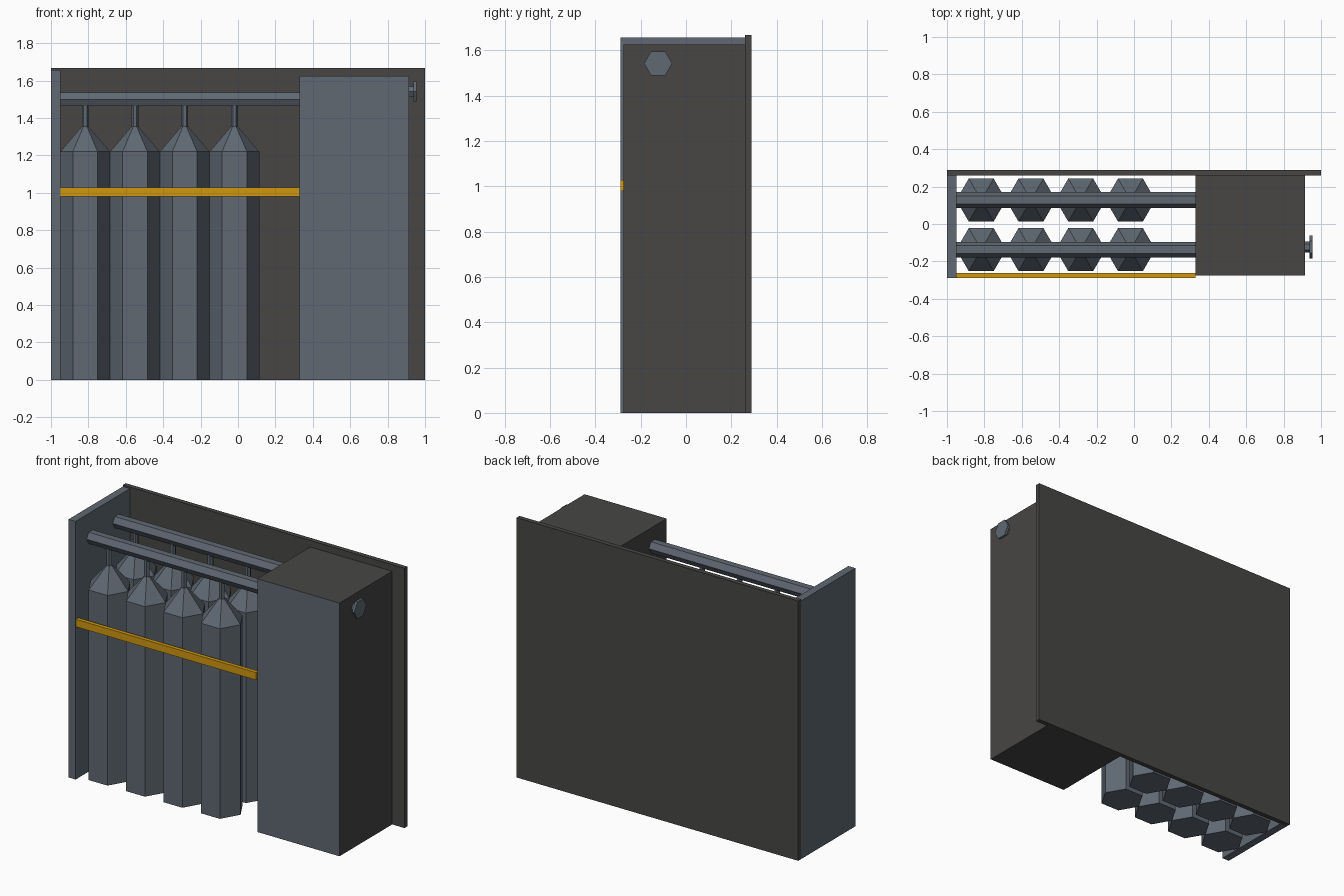
import bpy, bmesh
from math import pi
from mathutils import Matrix, Vector

cube = bpy.data.objects.get("Cube")
if cube:
    bpy.data.objects.remove(cube, do_unlink=True)


def material(name, rgb):
    m = bpy.data.materials.new(name)
    m.use_nodes = True
    m.diffuse_color = (*rgb, 1)
    m.node_tree.nodes["Principled BSDF"].inputs["Base Color"].default_value = (*rgb, 1)
    return m


dark = material("dark grey", (0.063, 0.061, 0.059))
steel = material("steel blue", (0.115, 0.14, 0.17))
amber = material("amber", (0.63, 0.31, 0.005))


def finish(name, bm, *mats):
    mesh = bpy.data.meshes.new(name)
    bmesh.ops.recalc_face_normals(bm, faces=bm.faces)
    bm.to_mesh(mesh)
    bm.free()
    for m in mats:
        mesh.materials.append(m)
    ob = bpy.data.objects.new(name, mesh)
    bpy.context.collection.objects.link(ob)
    return ob


def box(name, lo, hi, *mats):
    lo, hi = Vector(lo), Vector(hi)
    bm = bmesh.new()
    bmesh.ops.create_cube(bm, size=1)
    bmesh.ops.scale(bm, vec=hi - lo, verts=bm.verts)
    bmesh.ops.translate(bm, vec=(lo + hi) / 2, verts=bm.verts)
    return finish(name, bm, *mats)


def hex_lathe(name, profile, loc, mat, along_x=False):
    """Six-sided solid swept through (radius, height) rings."""
    bm = bmesh.new()
    rings = []
    for r, h in profile:
        rings.append([bm.verts.new(Matrix.Rotation(i * pi / 3, 3, 'Z') @ Vector((r, 0, h)))
                      for i in range(6)])
    for a, b in zip(rings, rings[1:]):
        for i in range(6):
            j = (i + 1) % 6
            bm.faces.new((a[i], a[j], b[j], b[i]))
    bm.faces.new(rings[0][::-1])
    bm.faces.new(rings[-1])
    if along_x:
        # Axis z -> x, ring corners pointing along y
        turn = Matrix(((0, 0, 1), (1, 0, 0), (0, 1, 0)))
        bmesh.ops.transform(bm, matrix=turn.to_4x4(), verts=bm.verts)
    bmesh.ops.translate(bm, vec=loc, verts=bm.verts)
    return finish(name, bm, mat)


# Frame panels
box("back_panel", (-1, 0.26, 0), (1, 0.29, 1.667), dark)
box("side_panel", (-1, -0.29, 0), (-0.95, 0.26, 1.657), steel)

# Control cabinet: dark body with a steel front face
cabinet = box("cabinet", (0.33, -0.275, 0), (0.913, 0.26, 1.625), dark, steel)
for f in cabinet.data.polygons:
    f.material_index = 1 if f.normal.y < -0.5 else 0

# Knob on the cabinet's side
hex_lathe("knob", [(0.03, 0), (0.03, 0.027), (0.062, 0.027), (0.062, 0.043)],
          (0.912, -0.123, 1.542), steel, True)

# Two rows of cylinders hanging under their manifold pipes
bottle = [(0.133, 0), (0.133, 1.22), (0.018, 1.355), (0.018, 1.48)]
for row, y in (("front", -0.137), ("back", 0.128)):
    hex_lathe(row + "_pipe", [(0.042, 0), (0.042, 1.28)], (-0.95, y, 1.5), steel, True)
    for i in range(4):
        hex_lathe(f"{row}_cylinder_{i + 1}", bottle, (-0.817 + 0.266 * i, y, 0), steel)

# Retaining bar
box("retaining_bar", (-0.95, -0.288, 0.98), (0.33, -0.263, 1.028), amber)
